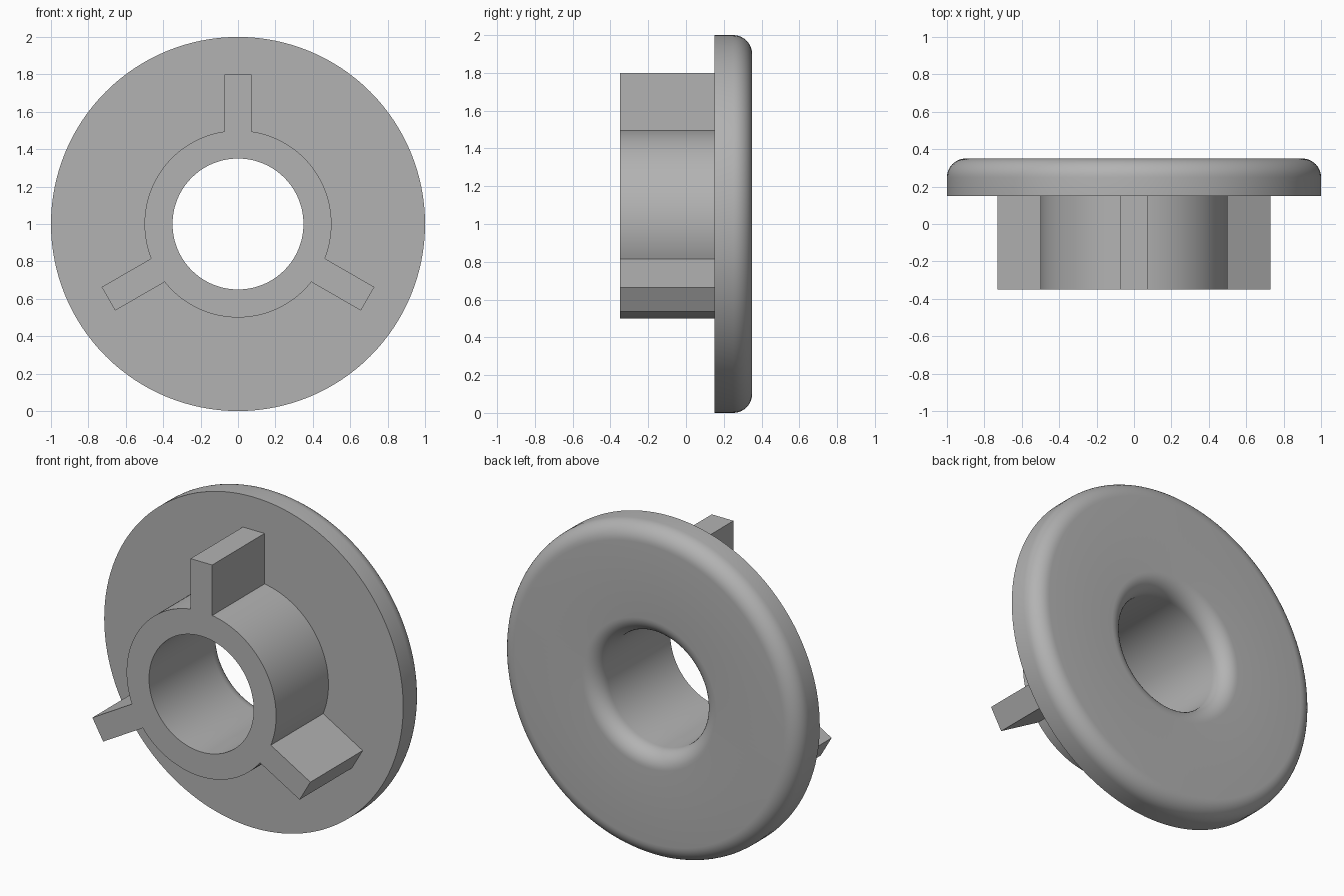
import bpy
import bmesh
from math import sin, cos, pi, radians
from mathutils import Matrix, Vector

cube = bpy.data.objects.get("Cube")
if cube:
    bpy.data.objects.remove(cube, do_unlink=True)

FRONT, STEP, BACK = -0.35, 0.15, 0.35
HOLE_R, HUB_R, DISC_R, FILLET = 0.35, 0.5, 1.0, 0.1
FIN_R, FIN_W = 0.8, 0.145
SEGMENTS, ARC_STEPS = 128, 10
CENTRE = Vector((0, 0, 1))

grey = bpy.data.materials.new("plain grey")
grey.use_nodes = True
colour = (0.45, 0.45, 0.45, 1)
grey.diffuse_color = colour
grey.node_tree.nodes["Principled BSDF"].inputs["Base Color"].default_value = colour


def make_object(name, bm):
    bmesh.ops.recalc_face_normals(bm, faces=bm.faces)
    mesh = bpy.data.meshes.new(name)
    bm.to_mesh(mesh)
    bm.free()
    mesh.materials.append(grey)
    obj = bpy.data.objects.new(name, mesh)
    bpy.context.collection.objects.link(obj)
    return obj


def arc(radius, depth, start, end):
    """Quarter-round points as (radius, y)."""
    angles = [start + (end - start) * i / ARC_STEPS for i in range(ARC_STEPS + 1)]
    return [(radius + FILLET * cos(a), depth + FILLET * sin(a)) for a in angles]


# Hub and flange: one closed section turned about the y axis
section = [(HOLE_R, FRONT), (HUB_R, FRONT), (HUB_R, STEP), (DISC_R, STEP)]
section += arc(DISC_R - FILLET, BACK - FILLET, 0, pi / 2)
section += arc(HOLE_R + FILLET, BACK - FILLET, pi / 2, pi)

bm = bmesh.new()
rings = []
for s in range(SEGMENTS):
    a = 2 * pi * s / SEGMENTS
    rings.append([bm.verts.new(CENTRE + Vector((r * sin(a), y, r * cos(a))))
                  for r, y in section])
for s, ring in enumerate(rings):
    following = rings[(s + 1) % SEGMENTS]
    for i in range(len(section)):
        j = (i + 1) % len(section)
        bm.faces.new((ring[i], ring[j], following[j], following[i]))
body = make_object("flanged_hub", bm)

# Three radial fins, rooted inside the hub wall and flange
bm = bmesh.new()
root_r, root_y = (HOLE_R + HUB_R) / 2, STEP + 0.04
for k in range(3):
    place = (Matrix.Translation(CENTRE)
             @ Matrix.Rotation(radians(120 * k), 4, 'Y')
             @ Matrix.Translation((0, (FRONT + root_y) / 2, (root_r + FIN_R) / 2))
             @ Matrix.Diagonal((FIN_W, root_y - FRONT, FIN_R - root_r, 1)))
    bmesh.ops.create_cube(bm, size=1, matrix=place)
fins = make_object("fin_helper", bm)
fins.hide_render = True

# Merge the fins into the body
union = body.modifiers.new("join fins", 'BOOLEAN')
union.operation = 'UNION'
union.solver = 'EXACT'
union.object = fins
bpy.ops.object.select_all(action='DESELECT')
body.select_set(True)
bpy.context.view_layer.objects.active = body
bpy.ops.object.modifier_apply(modifier=union.name)
bpy.data.objects.remove(fins, do_unlink=True)
bpy.ops.object.shade_smooth_by_angle(angle=radians(30))
